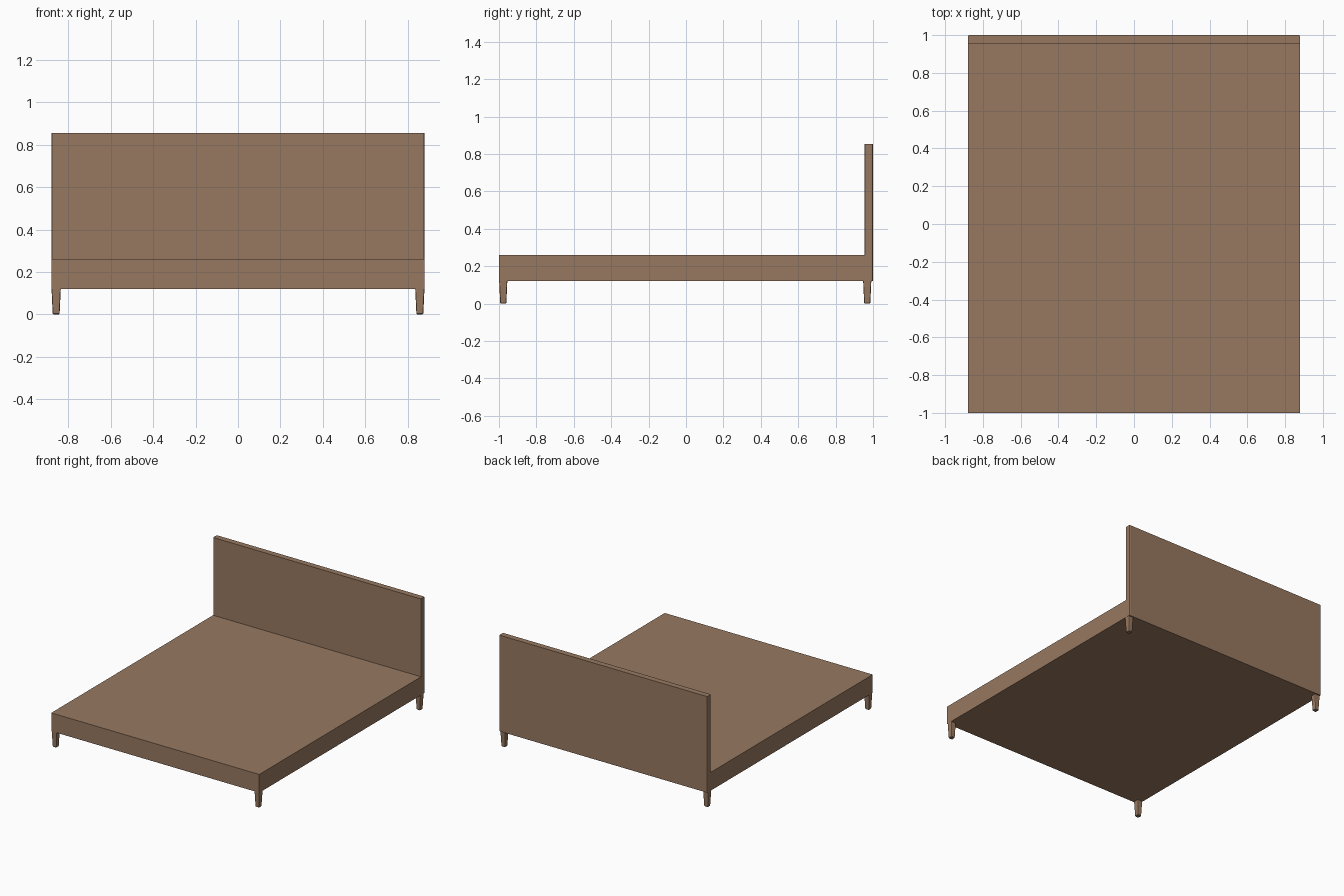
import bpy, bmesh

if "Cube" in bpy.data.objects:
    bpy.data.objects.remove(bpy.data.objects["Cube"])

wood = bpy.data.materials.new("warm brown wood")
wood.diffuse_color = (0.31, 0.19, 0.118, 1)
wood.use_nodes = True
wood.node_tree.nodes["Principled BSDF"].inputs["Base Color"].default_value = wood.diffuse_color


def box(name, x, y, z, taper=1.0, edge_bevel=0.0, segments=2, foot_bevel=0.0):
    """Box from ranges; bottom scaled by taper, upright edges rounded."""
    bm = bmesh.new()
    bmesh.ops.create_cube(bm, size=1)
    cx, cy = sum(x) / 2, sum(y) / 2
    for v in bm.verts:
        s = taper if v.co.z < 0 else 1.0
        v.co = (cx + v.co.x * (x[1] - x[0]) * s,
                cy + v.co.y * (y[1] - y[0]) * s,
                z[0] if v.co.z < 0 else z[1])
    if edge_bevel:
        uprights = [e for e in bm.edges
                    if abs(e.verts[0].co.z - e.verts[1].co.z) > 0.01]
        bmesh.ops.bevel(bm, geom=uprights, offset=edge_bevel, segments=segments,
                        profile=0.5, affect='EDGES')
    if foot_bevel:
        rim = [e for e in bm.edges if all(v.co.z < z[0] + 1e-4 for v in e.verts)]
        bmesh.ops.bevel(bm, geom=rim, offset=foot_bevel, segments=1,
                        affect='EDGES')
    bmesh.ops.recalc_face_normals(bm, faces=bm.faces)
    mesh = bpy.data.meshes.new(name)
    bm.to_mesh(mesh)
    bm.free()
    mesh.materials.append(wood)
    ob = bpy.data.objects.new(name, mesh)
    bpy.context.collection.objects.link(ob)
    return ob


# Platform base
box("bed_base", (-0.88, 0.88), (-1.0, 0.985), (0.12, 0.26))

# Headboard with softened upright edges
box("headboard", (-0.88, 0.88), (0.955, 1.0), (0.12, 0.855), edge_bevel=0.008)

# Four tapered legs
for side, sx in (("left", -1), ("right", 1)):
    x = sorted((sx * 0.88, sx * 0.836))
    for end, y in (("front", (-0.999, -0.955)), ("back", (0.947, 0.991))):
        box(f"{end}_{side}_leg", x, y, (0.0, 0.125), taper=0.74,
            edge_bevel=0.006, foot_bevel=0.004)
